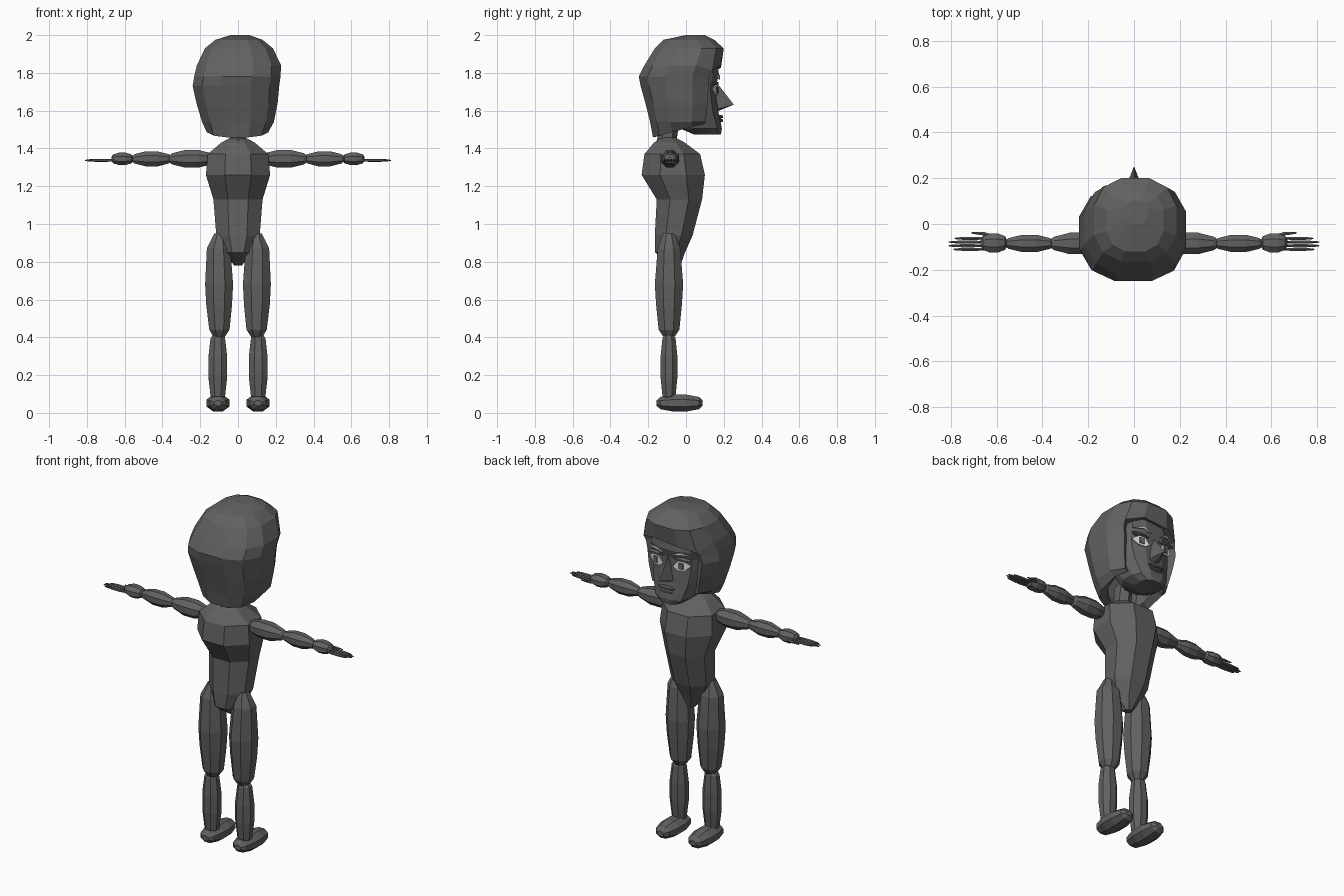
import bpy, bmesh, math
from mathutils import Vector

cube = bpy.data.objects.get("Cube")
if cube:
    bpy.data.objects.remove(cube, do_unlink=True)


def material(name, value):
    m = bpy.data.materials.new(name)
    m.use_nodes = True
    color = (value, value, value, 1)
    m.diffuse_color = color
    m.node_tree.nodes["Principled BSDF"].inputs["Base Color"].default_value = color
    return m


GREY = material("dark grey", 0.12)
WHITE = material("white", 0.85)


def finish(name, bm, mat):
    bmesh.ops.recalc_face_normals(bm, faces=bm.faces)
    mesh = bpy.data.meshes.new(name)
    bm.to_mesh(mesh)
    bm.free()
    mesh.materials.append(mat)
    ob = bpy.data.objects.new(name, mesh)
    bpy.context.collection.objects.link(ob)
    return ob


def shell(rings, axis="z", n=8, power=1.0, side=1, caps=True):
    """Loft rings of (position, u min, u max, v min, v max) along an axis."""
    bm = bmesh.new()
    stretch = math.cos(math.pi / n) ** power
    loops = []
    for t, u0, u1, v0, v1 in rings:
        loop = []
        for i in range(n):
            a = math.tau * (i + 0.5) / n
            c, s = (math.copysign(abs(f) ** power, f) / stretch
                    for f in (math.cos(a), math.sin(a)))
            u = (u0 + u1) / 2 + c * (u1 - u0) / 2
            v = (v0 + v1) / 2 + s * (v1 - v0) / 2
            x, y, z = {"z": (u, v, t), "y": (u, t, v), "x": (t, u, v)}[axis]
            loop.append(bm.verts.new((x * side, y, z)))
        loops.append(loop)
    for a, b in zip(loops, loops[1:]):
        for i in range(n):
            j = (i + 1) % n
            bm.faces.new((a[i], a[j], b[j], b[i]))
    if caps:
        bm.faces.new(loops[0])
    bm.faces.new(loops[-1])
    return bm


def loft(name, rings, mat=GREY, **options):
    return finish(name, shell(rings, **options), mat)


def spindle(name, axis, start, end, u, v, ru, rv, side=1, tip=0.5, n=8, mat=GREY):
    """Limb segment with tapered ends and a fuller middle."""
    profile = ((0, tip * 0.55), (0.08, tip + 0.12), (0.36, 1),
               (0.64, 1), (0.92, tip + 0.12), (1, tip * 0.55))
    rings = [(start + (end - start) * f, u - ru * k, u + ru * k, v - rv * k, v + rv * k)
             for f, k in profile]
    return loft(name, rings, mat, axis=axis, side=side, n=n)


def plate(name, points, depth, mat=GREY):
    """Thin facial plate facing +y."""
    bm = bmesh.new()
    face = bm.faces.new([bm.verts.new(p) for p in points])
    out = bmesh.ops.extrude_face_region(bm, geom=[face])["geom"]
    bmesh.ops.translate(bm, vec=Vector((0, depth, 0)),
                        verts=[g for g in out if isinstance(g, bmesh.types.BMVert)])
    return finish(name, bm, mat)


# Torso and neck
loft("torso", [
    (0.78, -0.02, 0.02, -0.07, -0.03),
    (0.85, -0.075, 0.075, -0.165, -0.005),
    (0.94, -0.115, 0.115, -0.165, 0.035),
    (1.13, -0.13, 0.13, -0.155, 0.085),
    (1.26, -0.17, 0.17, -0.235, 0.1),
    (1.37, -0.16, 0.16, -0.22, 0.075),
    (1.43, -0.09, 0.09, -0.17, -0.005),
    (1.46, -0.035, 0.035, -0.13, -0.06)])
loft("neck", [(1.42, -0.04, 0.04, -0.15, -0.06),
              (1.56, -0.04, 0.04, -0.13, -0.04)], n=6)

# Arms, hands, legs and feet
for side, label in ((1, "left"), (-1, "right")):
    spindle(label + "_upper_arm", "x", 0.12, 0.37, -0.085, 1.345, 0.047, 0.047, side)
    spindle(label + "_forearm", "x", 0.35, 0.565, -0.085, 1.345, 0.038, 0.04, side)
    spindle(label + "_hand", "x", 0.555, 0.67, -0.083, 1.345, 0.042, 0.033, side, 0.6)
    for i in range(4):
        y = -0.111 + i * 0.016
        tip = (0.79, 0.81, 0.81, 0.785)[i]
        spindle(f"{label}_finger_{i + 1}", "x", 0.645, tip, y, 1.337, 0.007, 0.007, side, n=6)
    loft(label + "_thumb", [
        (0.6, -0.065, -0.05, 1.333, 1.346),
        (0.66, -0.05, -0.034, 1.332, 1.344),
        (0.71, -0.042, -0.036, 1.335, 1.34)], axis="x", side=side, n=6)
    loft(label + "_thigh", [
        (0.395, 0.075, 0.125, -0.115, -0.065),
        (0.44, 0.045, 0.152, -0.145, -0.035),
        (0.57, 0.032, 0.168, -0.158, -0.022),
        (0.68, 0.026, 0.174, -0.165, -0.015),
        (0.87, 0.04, 0.165, -0.15, -0.03),
        (0.95, 0.07, 0.125, -0.12, -0.06)], side=side)
    spindle(label + "_shin", "z", 0.06, 0.425, 0.107, -0.09, 0.05, 0.045, side, 0.65)
    spindle(label + "_foot", "y", -0.155, 0.088, 0.098 + 0.008, 0.052, 0.06, 0.045, side, 0.6)

# Head with a squared jaw
loft("head", [
    (1.475, -0.065, 0.065, 0.04, 0.185),
    (1.505, -0.11, 0.11, -0.03, 0.19),
    (1.6, -0.145, 0.145, -0.09, 0.17),
    (1.68, -0.16, 0.16, -0.11, 0.16),
    (1.74, -0.16, 0.16, -0.12, 0.16),
    (1.79, -0.165, 0.165, -0.12, 0.175),
    (1.88, -0.15, 0.15, -0.12, 0.16)], n=12, power=0.8)

# Hair: open at the face, with locks falling over both sides
hair = shell([
    (1.47, -0.165, 0.16, -0.175, 0.13),
    (1.54, -0.19, 0.19, -0.19, 0.14),
    (1.64, -0.22, 0.21, -0.215, 0.155),
    (1.73, -0.24, 0.218, -0.24, 0.165),
    (1.78, -0.232, 0.225, -0.25, 0.17),
    (1.84, -0.218, 0.228, -0.22, 0.185),
    (1.93, -0.175, 0.185, -0.165, 0.2),
    (1.975, -0.12, 0.13, -0.12, 0.15),
    (2.0, -0.04, 0.06, 0.0, 0.1)], n=12, power=0.8, caps=False)
face_gap = [f for f in hair.faces
            if f.calc_center_median().z < 1.82 and f.calc_center_median().y > 0.1]
bmesh.ops.delete(hair, geom=face_gap, context="FACES")
for v in hair.verts:
    if v.co.z < 1.48:
        v.co.z = 1.46 + 0.27 * (v.co.y + 0.17)
    if v.co.y > 0.1 and 1.83 < v.co.z < 1.85:
        v.co.z -= 0.3 * (abs(v.co.x - 0.03) - 0.06)
hair_ob = finish("hair", hair, GREY)
thick = hair_ob.modifiers.new("thickness", "SOLIDIFY")
thick.thickness = 0.045
thick.offset = -1

# Nose
bm = bmesh.new()
top, tip, left, right, back = [bm.verts.new(p) for p in (
    (0, 0.165, 1.745), (0, 0.253, 1.632), (0.04, 0.15, 1.605),
    (-0.04, 0.15, 1.605), (0, 0.17, 1.598))]
for corners in ((top, left, tip), (top, tip, right), (left, back, tip),
                (back, right, tip), (top, right, back), (top, back, left)):
    bm.faces.new(corners)
finish("nose", bm, GREY)

# Lips
spindle("upper_lip", "x", -0.05, 0.05, 0.18, 1.568, 0.016, 0.009, n=6)
spindle("lower_lip", "x", -0.04, 0.04, 0.182, 1.548, 0.015, 0.009, n=6)

# Eyes and brows
for side, label in ((1, "left"), (-1, "right")):
    def outline(pairs, y):
        return [(side * x, y - max(0, x - 0.085) * 0.5, z) for x, z in pairs]

    plate(label + "_eye", outline(((0.032, 1.695), (0.06, 1.732), (0.1, 1.735),
                                   (0.135, 1.712), (0.1, 1.68), (0.06, 1.678)), 0.161), 0.007, WHITE)
    plate(label + "_iris", outline(((0.068, 1.69), (0.068, 1.725),
                                    (0.096, 1.725), (0.096, 1.69)), 0.167), 0.004)
    plate(label + "_brow", outline(((0.03, 1.765), (0.08, 1.79), (0.14, 1.775),
                                    (0.08, 1.777)), 0.172), 0.008, WHITE)
    spindle(label + "_eyelid", "x", 0.03, 0.14, 0.155, 1.745, 0.018, 0.009, side, n=6)
